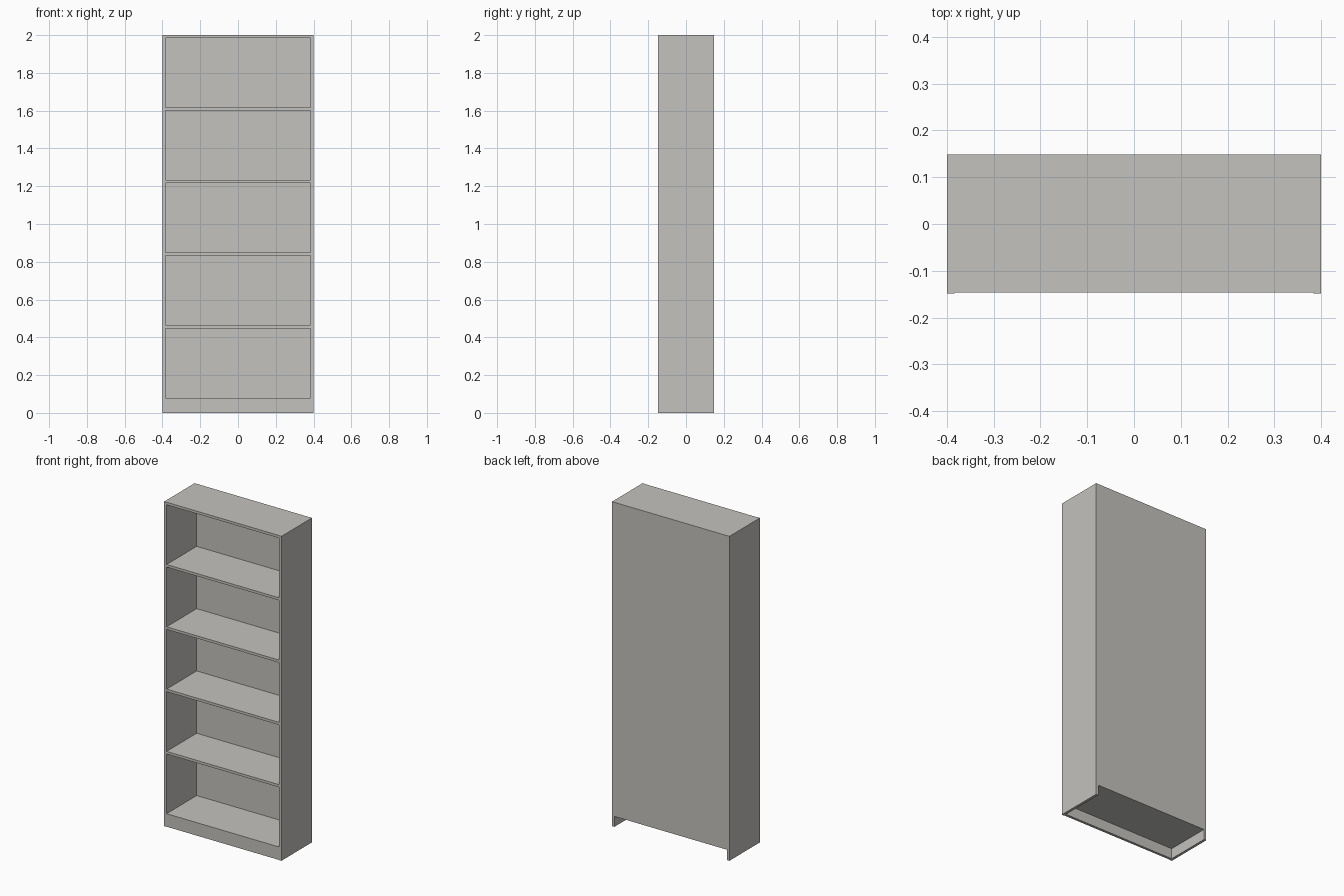
import bpy

cube = bpy.data.objects.get("Cube")
if cube:
    bpy.data.objects.remove(cube, do_unlink=True)

# Overall dimensions
WIDTH, HEIGHT = 0.8, 2.0
FRONT, BACK = -0.149, 0.149
BOARD = 0.016          # board thickness
BACKING = 0.003        # thin back sheet
SETBACK = 0.002        # shelves sit just behind the side edges
KICK = 0.064           # plinth height
INNER = WIDTH / 2 - BOARD

# Single warm grey finish
finish = bpy.data.materials.new("warm_grey")
finish.use_nodes = True
colour = (0.55, 0.54, 0.51, 1)
finish.diffuse_color = colour
finish.node_tree.nodes["Principled BSDF"].inputs["Base Color"].default_value = colour


def board(name, x, y, z):
    """Box spanning the given (min, max) ranges."""
    bpy.ops.mesh.primitive_cube_add(size=1)
    obj = bpy.context.object
    obj.name = obj.data.name = name
    obj.location = [(a + b) / 2 for a, b in (x, y, z)]
    obj.scale = [b - a for a, b in (x, y, z)]
    obj.data.materials.append(finish)
    return obj


across = (-INNER, INNER)
depth = (FRONT + SETBACK, BACK - BACKING)

# Side panels
board("left_side", (INNER, WIDTH / 2), (FRONT, BACK), (0, HEIGHT))
board("right_side", (-WIDTH / 2, -INNER), (FRONT, BACK), (0, HEIGHT))

# Bottom board, four shelves and top board, evenly spaced
names = ["bottom_board", "shelf_1", "shelf_2", "shelf_3", "shelf_4", "top_board"]
step = (HEIGHT - BOARD - KICK) / (len(names) - 1)
for i, name in enumerate(names):
    z = KICK + i * step
    board(name, across, depth, (z, z + BOARD))

# Plinth under the bottom board
board("plinth", across, (depth[0], depth[0] + BOARD), (0, KICK))

# Thin back sheet
board("back_panel", across, (BACK - BACKING, BACK), (KICK, HEIGHT))
